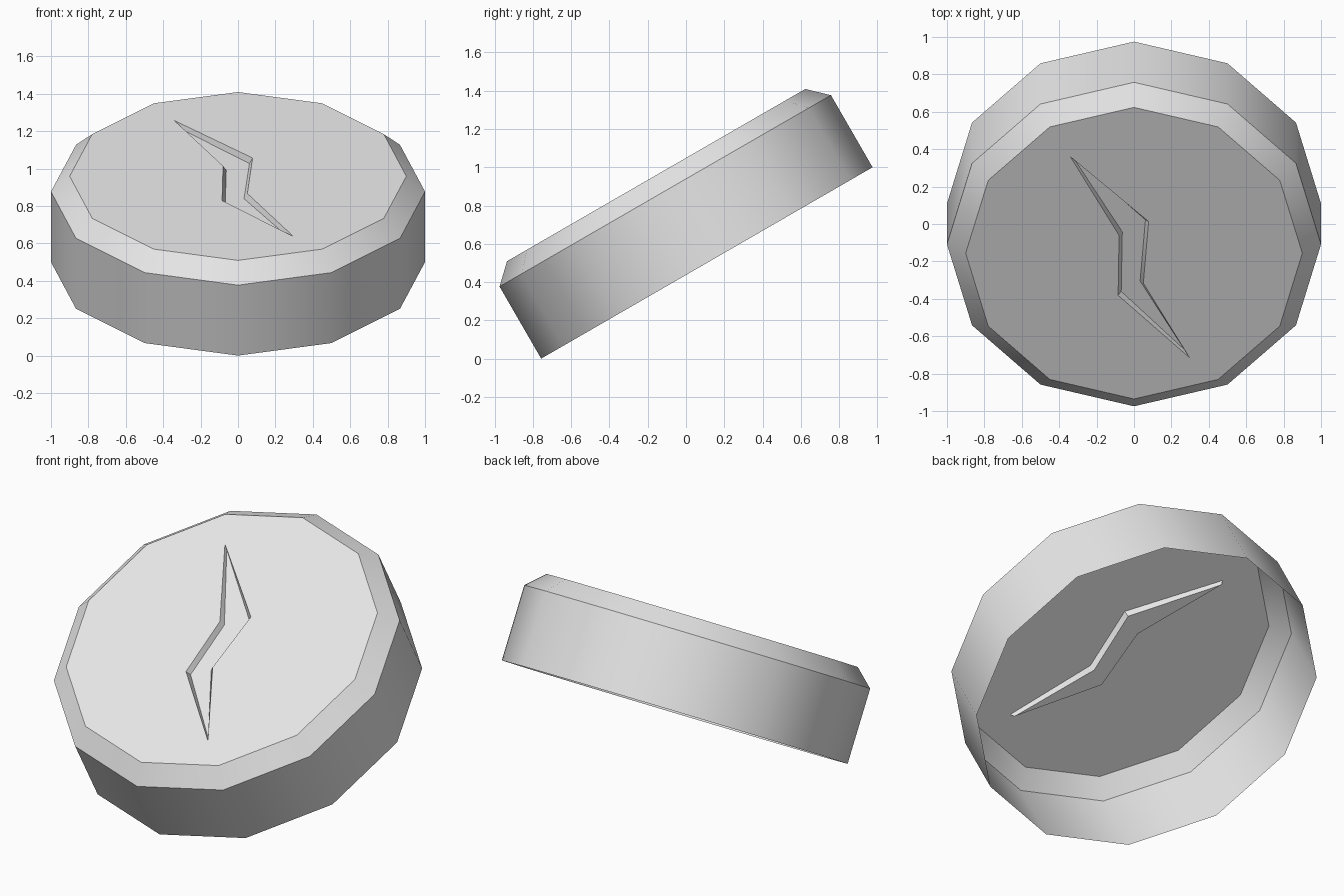
import bpy, bmesh, math
from mathutils import Matrix

cube = bpy.data.objects.get("Cube")
if cube:
    bpy.data.objects.remove(cube, do_unlink=True)

SIDES = 12
TILT = math.radians(30)
bm = bmesh.new()


def ring(radius, z):
    """One twelve-sided loop with a corner on each axis."""
    verts = [bm.verts.new((radius * math.cos(math.tau * i / SIDES),
                           radius * math.sin(math.tau * i / SIDES), z))
             for i in range(SIDES)]
    edges = [bm.edges.new((verts[i - 1], verts[i])) for i in range(SIDES)]
    return verts, edges


# Open-bottomed shell: rim, shoulder and bevelled top edge
rings = [ring(1.0, 0.0), ring(1.0, 0.435), ring(0.9, 0.53)]
for (low, _), (high, _) in zip(rings, rings[1:]):
    for i in range(SIDES):
        bm.faces.new((low[i - 1], low[i], high[i], high[i - 1]))

# Zigzag outline in the top, with the flat top filled around it
outline = [(-0.34, 0.595), (-0.08, 0.11), (-0.085, -0.26),
           (0.297, -0.645), (0.05, -0.185), (0.078, 0.195)]
groove = bm.faces.new([bm.verts.new((x, y, 0.53)) for x, y in outline])
groove.normal_update()
bmesh.ops.triangle_fill(bm, use_beauty=True, normal=(0, 0, 1),
                        edges=rings[-1][1] + list(groove.edges))

# Sink the zigzag with slightly sloping walls
bmesh.ops.inset_individual(bm, faces=[groove], thickness=0.018, depth=-0.03)
bmesh.ops.recalc_face_normals(bm, faces=bm.faces)

# Lean the shell toward the front, resting on its front rim
bm.transform(Matrix.Translation((0, 0.109, 0.5)) @ Matrix.Rotation(TILT, 4, "X"))

mesh = bpy.data.meshes.new("tilted_shell")
bm.to_mesh(mesh)
bm.free()
shell = bpy.data.objects.new("tilted_shell", mesh)
bpy.context.collection.objects.link(shell)

# Plain grey finish
grey = bpy.data.materials.new("light_grey")
grey.use_nodes = True
colour = (0.8, 0.8, 0.8, 1)
grey.diffuse_color = colour
grey.node_tree.nodes["Principled BSDF"].inputs["Base Color"].default_value = colour
mesh.materials.append(grey)

# Rounded-looking sides with crisp rims
bpy.ops.object.select_all(action="DESELECT")
shell.select_set(True)
bpy.context.view_layer.objects.active = shell
bpy.ops.object.shade_smooth_by_angle(angle=math.radians(35))
